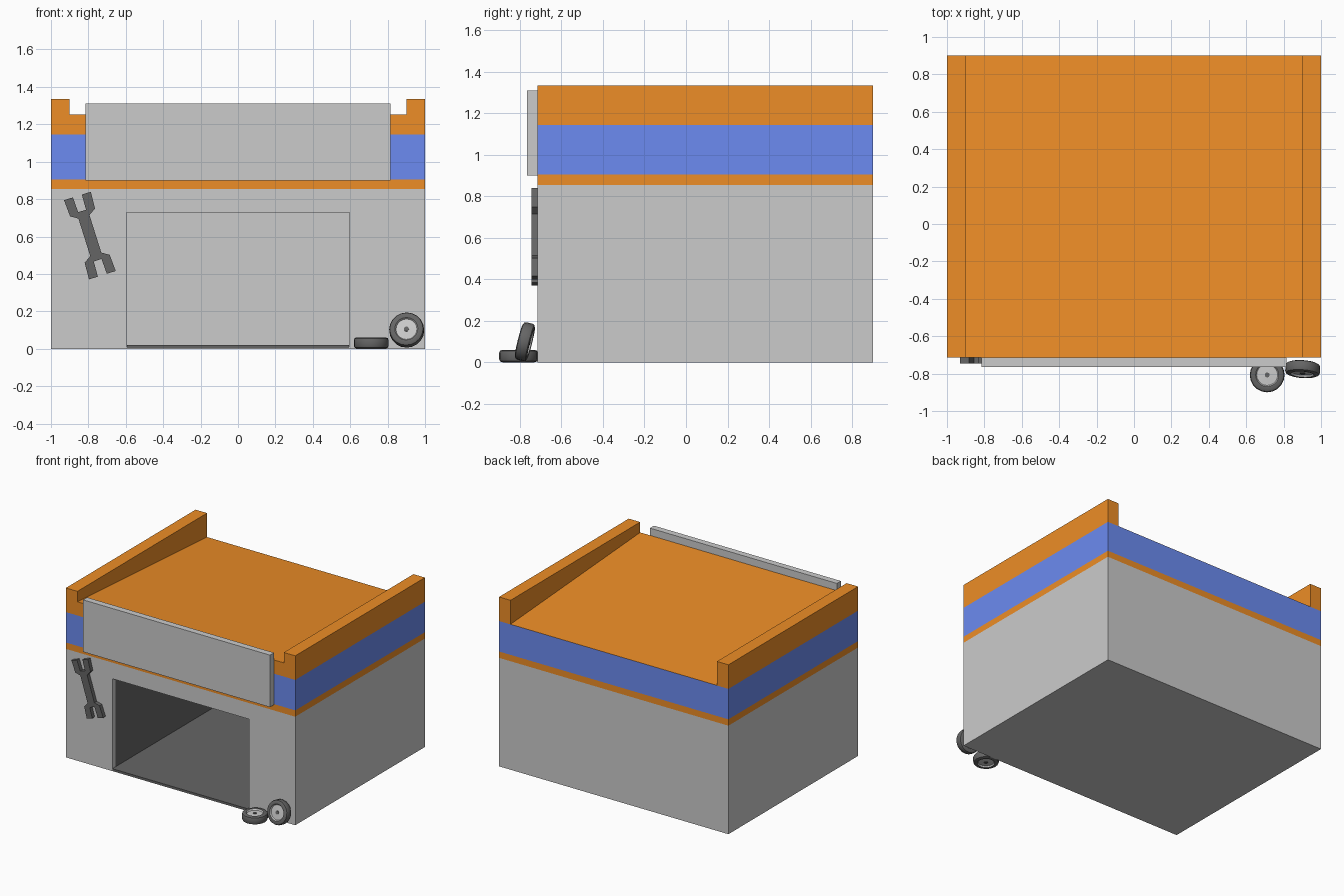
import bpy, bmesh
from math import cos, sin, pi, radians
from mathutils import Matrix, Euler

if "Cube" in bpy.data.objects:
    bpy.data.objects.remove(bpy.data.objects["Cube"])


def material(name, rgb):
    m = bpy.data.materials.new(name)
    m.diffuse_color = (*rgb, 1)
    m.use_nodes = True
    m.node_tree.nodes["Principled BSDF"].inputs["Base Color"].default_value = m.diffuse_color
    return m


ORANGE = material("orange", (0.85, 0.27, 0.02))
BLUE = material("blue", (0.15, 0.26, 0.88))
DARK = material("dark", (0.13, 0.13, 0.13))
GREY = material("grey", (0.8, 0.8, 0.8))
FRONT, BACK = -0.715, 0.9


def finish(name, bm, mats=()):
    bmesh.ops.recalc_face_normals(bm, faces=bm.faces)
    me = bpy.data.meshes.new(name)
    bm.to_mesh(me)
    bm.free()
    for m in mats:
        me.materials.append(m)
    ob = bpy.data.objects.new(name, me)
    bpy.context.collection.objects.link(ob)
    return ob


def box(name, x, y, z, mat=None):
    bm = bmesh.new()
    bmesh.ops.create_cube(bm, size=1)
    for v in bm.verts:
        v.co = [a[0] + (c + 0.5) * (a[1] - a[0]) for c, a in zip(v.co, (x, y, z))]
    return finish(name, bm, [mat] if mat else [])


def prism(name, pts, to3d, depth, mat):
    """Extrude a flat outline; to3d maps (u, v, d) to a position."""
    bm = bmesh.new()
    a, b = [[bm.verts.new(to3d(u, v, d)) for u, v in pts] for d in depth]
    bm.faces.new(a)
    bm.faces.new(b)
    n = len(pts)
    for i in range(n):
        j = (i + 1) % n
        bm.faces.new((a[i], a[j], b[j], b[i]))
    return finish(name, bm, [mat])


# Grey building with a garage opening leading into a dark-walled room
def garage_body():
    bm = bmesh.new()

    def ring(w, z0, z1, y):
        return [bm.verts.new((x, y, z)) for x, z in
                ((-w, z0), (w, z0), (w, z1), (-w, z1))]

    rings = [ring(1, 0, 0.855, BACK), ring(1, 0, 0.855, FRONT),
             ring(0.595, 0.012, 0.728, FRONT), ring(0.595, 0.012, 0.728, FRONT + 0.037),
             ring(0.595, 0.012, 0.728, BACK - 0.04)]
    for k, (a, b) in enumerate(zip(rings, rings[1:])):
        for i in range(4):
            j = (i + 1) % 4
            bm.faces.new((a[i], a[j], b[j], b[i])).material_index = int(k == 3)
    bm.faces.new(rings[0])
    bm.faces.new(rings[-1])
    finish("garage_body", bm, [GREY, DARK])


garage_body()
box("garage_floor", (-0.594, 0.594), (FRONT - 0.002, BACK - 0.041), (0.005, 0.02), DARK)

# Coloured bands around the building
box("lower_band", (-1, 1), (FRONT, BACK), (0.855, 0.905), ORANGE)
box("blue_band", (-1, 1), (FRONT, BACK), (0.905, 1.145), BLUE)

# Roof sloping to the back, between two side parapets
prism("sloped_roof", [(FRONT, 1.145), (FRONT, 1.253), (BACK, 1.146), (BACK, 1.145)],
      lambda u, v, d: (d, u, v), (-0.9, 0.9), ORANGE)
for side, x in (("left", (-1, -0.9)), ("right", (0.9, 1))):
    box(side + "_parapet", x, (FRONT, BACK), (1.145, 1.335), ORANGE)

# Blank sign board
box("sign_board", (-0.815, 0.815), (FRONT - 0.05, FRONT), (0.9, 1.31))

# Double-ended wrench on the front wall, from one quarter outline
quarter = [(0.031, 0.105), (0.07, 0.13), (0.075, 0.222), (0.025, 0.222), (0.022, 0.138)]
half = quarter + [(-x, z) for x, z in reversed(quarter)]
outline = half + [(-x, -z) for x, z in half]
t = radians(17.5)
prism("wrench", outline,
      lambda u, v, d: (-0.792 + u * cos(t) - v * sin(t), d, 0.605 + u * sin(t) + v * cos(t)),
      (FRONT - 0.03, FRONT), DARK)


# Loose wheels: one lathed profile with tyre, pale rim and dark hub
def wheel(name, loc, rot, sides=20):
    top = [(0.013, 0.026, DARK), (0.013, 0.021, GREY), (0.056, 0.019, GREY),
           (0.062, 0.029, DARK), (0.078, 0.030, DARK), (0.089, 0.025, DARK),
           (0.093, 0.015, DARK)]
    prof = top + [(r, -h, None) for r, h, _ in reversed(top)]
    n = len(top)
    bm = bmesh.new()
    rings = [[bm.verts.new((r * cos(2 * pi * i / sides), r * sin(2 * pi * i / sides), h))
              for i in range(sides)] for r, h, _ in prof]
    for k, (a, b) in enumerate(zip(rings, rings[1:])):
        seg = min(k, 2 * n - 2 - k)
        for i in range(sides):
            j = (i + 1) % sides
            bm.faces.new((a[i], a[j], b[j], b[i])).material_index = int(seg in (1, 2))
    bm.faces.new(rings[0])
    bm.faces.new(rings[-1])
    bm.transform(Matrix.Translation(loc) @ Euler([radians(a) for a in rot]).to_matrix().to_4x4())
    ob = finish(name, bm, [DARK, GREY])
    bpy.ops.object.select_all(action='DESELECT')
    ob.select_set(True)
    bpy.context.view_layer.objects.active = ob
    bpy.ops.object.shade_smooth_by_angle(angle=radians(35))


wheel("flat_wheel", (0.712, -0.807, 0.031), (0, 0, 0))
wheel("leaning_wheel", (0.902, -0.776, 0.1), (76, 0, -4))
